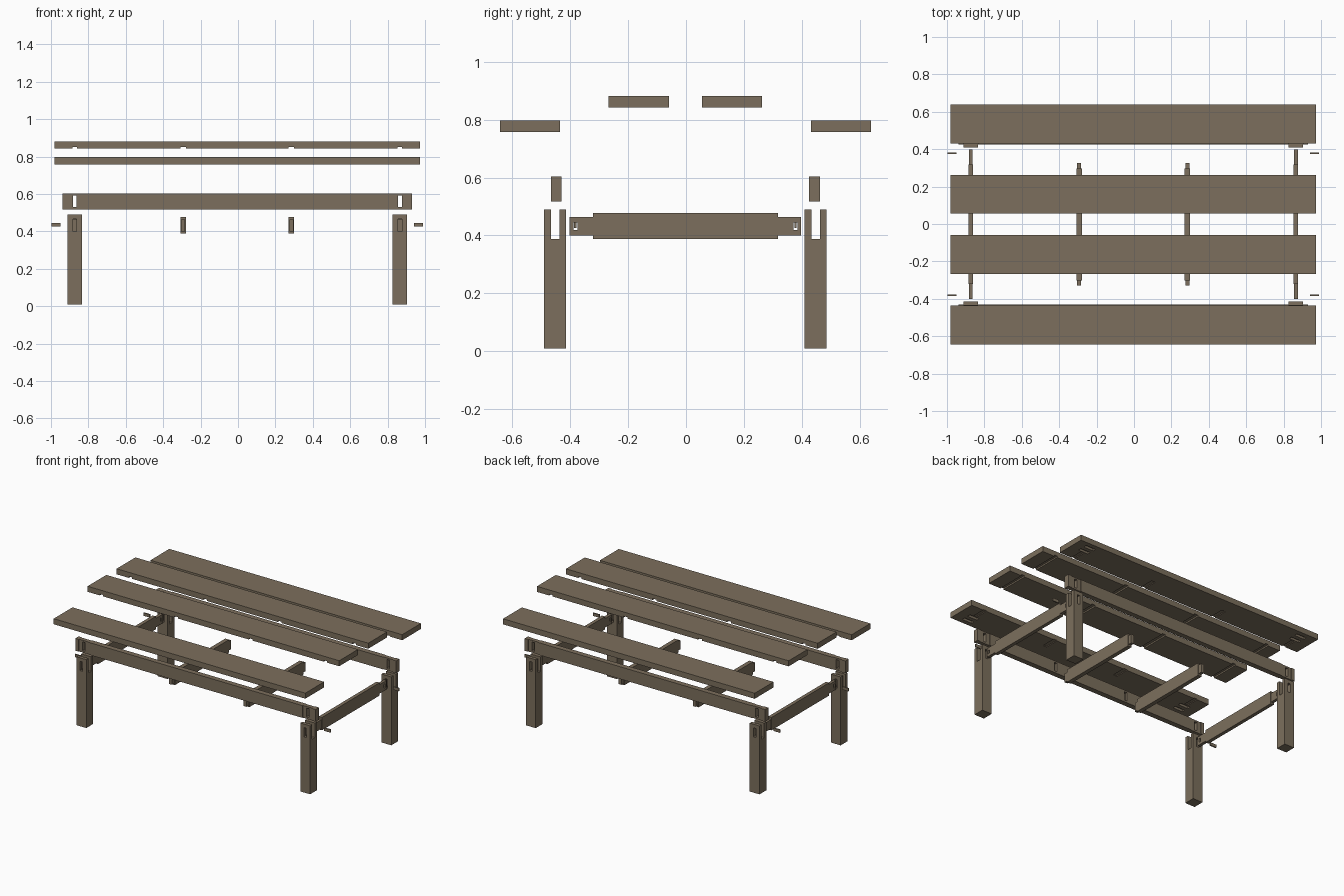
import bpy
import bmesh
from itertools import product

if "Cube" in bpy.data.objects:
    bpy.data.objects.remove(bpy.data.objects["Cube"], do_unlink=True)

wood = bpy.data.materials.new("weathered_wood")
wood.use_nodes = True
COLOUR = (0.202, 0.159, 0.109, 1)
wood.diffuse_color = COLOUR
wood.node_tree.nodes["Principled BSDF"].inputs["Base Color"].default_value = COLOUR

CX, CY = -0.004, -0.002          # middle of the exploded assembly
END_X, MID_X = 0.869, 0.289      # rail stations along the length
LEG_HALF = 0.038


def span(centre, half):
    return (centre - half, centre + half)


def timber(name, x, y, z, cuts=()):
    """Box with rectangular joints cut out: split into cells, keep the outer skin."""
    size = (x, y, z)
    planes = []
    for a in range(3):
        lo, hi = size[a]
        values = {lo, hi}
        for c in cuts:
            values.update(v for v in c[a] if lo < v < hi)
        planes.append(sorted(values))

    def solid(cell):
        if any(i < 0 or i >= len(p) - 1 for i, p in zip(cell, planes)):
            return False
        mid = [(p[i] + p[i + 1]) / 2 for i, p in zip(cell, planes)]
        return not any(all(c[a][0] < mid[a] < c[a][1] for a in range(3)) for c in cuts)

    bm = bmesh.new()
    verts = {}

    def vert(key):
        if key not in verts:
            verts[key] = bm.verts.new([p[i] for p, i in zip(planes, key)])
        return verts[key]

    for cell in product(*(range(len(p) - 1) for p in planes)):
        if not solid(cell):
            continue
        for a, side in product(range(3), (0, 1)):
            beside = list(cell)
            beside[a] += 2 * side - 1
            if solid(beside):
                continue
            b, c = (a + 1) % 3, (a + 2) % 3
            ring = []
            for u, v in ((0, 0), (1, 0), (1, 1), (0, 1)):
                key = list(cell)
                key[a] += side
                key[b] += u
                key[c] += v
                ring.append(vert(tuple(key)))
            bm.faces.new(ring if side else ring[::-1])

    mesh = bpy.data.meshes.new(name)
    bm.to_mesh(mesh)
    bm.free()
    mesh.materials.append(wood)
    obj = bpy.data.objects.new(name, mesh)
    bpy.context.collection.objects.link(obj)
    return obj


ALL = (-2, 2)
SIDES = (("left", 1), ("right", -1))
ENDS = (("front", -1), ("back", 1))


def stations(half_end, half_mid):
    """Spans in x at the four cross rails."""
    return [span(CX + s * x, h) for s in (-1, 1)
            for x, h in ((END_X, half_end), (MID_X, half_mid))]


# Legs: open slot for the apron, mortise for the end rail
for (end, sy), (side, sx) in product(ENDS, SIDES):
    x, y = CX + sx * END_X, CY + sy * 0.45
    timber(f"{end}_{side}_leg", span(x, LEG_HALF), span(y, LEG_HALF), (0.01, 0.49), [
        (ALL, span(y, 0.0145), (0.388, 1)),
        (span(x, 0.0105), ALL, (0.40, 0.465)),
    ])

# Aprons: housed over the legs, pierced for end rails, pocketed for middle rails
for end, sy in ENDS:
    y = CY + sy * 0.446
    cuts = []
    for sx in (-1, 1):
        x = CX + sx * END_X
        for face in (-1, 1):
            cuts.append((span(x, LEG_HALF), span(y + face * 0.0185, 0.004), ALL))
        cuts.append((span(x, 0.0105), ALL, (0.53, 0.592)))
        cuts.append((span(CX + sx * MID_X, 0.0105),
                     span(y - sy * 0.0185, 0.018), (0.53, 0.592)))
    timber(f"{end}_apron", span(CX, 0.933), span(y, 0.0185), (0.517, 0.603), cuts)


# Cross rails with shouldered tenons
def cross_rail(name, x, half, shoulder, tip, pegged):
    cuts = []
    for sy in (-1, 1):
        beyond = sorted((CY + sy * shoulder, CY + sy))
        cuts += [(ALL, beyond, (0.463, 1)), (ALL, beyond, (0, 0.40)),
                 ((x + 0.0105, 2), beyond, ALL), ((-2, x - 0.0105), beyond, ALL)]
        if pegged:
            cuts.append((ALL, span(CY + sy * 0.38, 0.007), (0.419, 0.444)))
    timber(name, span(x, half), span(CY, tip), (0.388, 0.478), cuts)


for side, sx in SIDES:
    cross_rail(f"{side}_end_rail", CX + sx * END_X, 0.0125, 0.32, 0.40, True)
    cross_rail(f"{side}_middle_rail", CX + sx * MID_X, 0.0145, 0.30, 0.327, False)

# Locking pegs beside the end rail tenons
for (end, sy), (side, sx) in product(ENDS, SIDES):
    timber(f"{end}_{side}_peg", span(CX + sx * 0.968, 0.024),
           span(CY + sy * 0.38, 0.004), (0.425, 0.446))

# Table boards, notched underneath
for end, sy in ENDS:
    grooves = [(x, ALL, (0, 0.852)) for x in stations(0.0125, 0.0145)]
    timber(f"inner_{end}_board", span(CX, 0.977), span(CY + sy * 0.161, 0.104),
           (0.842, 0.881), grooves)

    y = CY + sy * 0.537
    inner_edge = y - sy * 0.104
    pockets = [(x, sorted((inner_edge - sy, inner_edge + sy * 0.10)), (0, 0.763))
               for x in stations(0.0125, 0.0145)]
    for sx, offset in product((-1, 1), (-0.026, 0.026)):
        pockets.append((span(CX + sx * END_X, LEG_HALF),
                        span(inner_edge + sy * 0.138 + offset, 0.0115), (0, 0.774)))
    timber(f"outer_{end}_board", span(CX, 0.977), span(y, 0.104),
           (0.758, 0.797), pockets)
